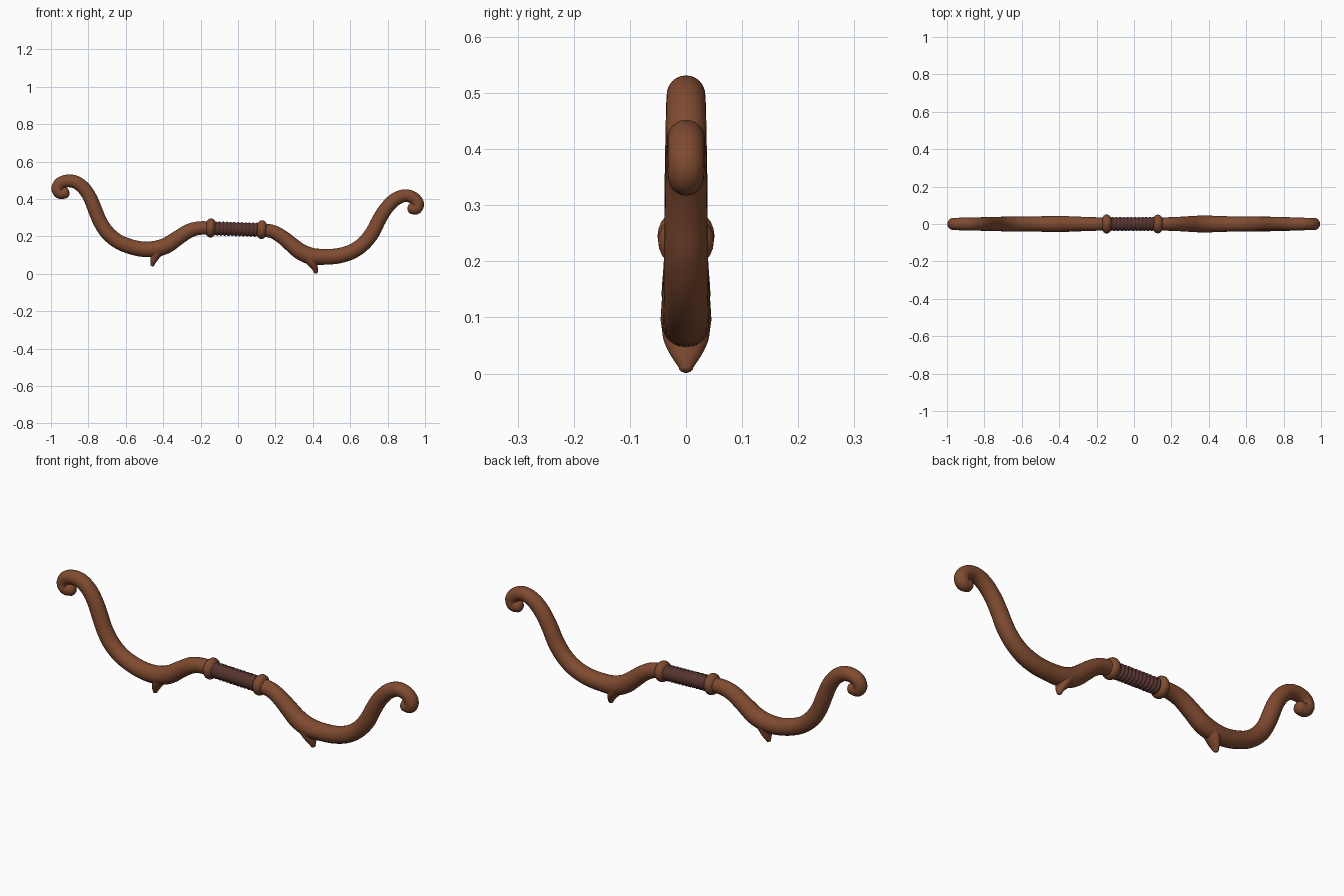
import bpy, bmesh, math
from mathutils import Vector

if "Cube" in bpy.data.objects:
    bpy.data.objects.remove(bpy.data.objects["Cube"])


def material(name, col):
    m = bpy.data.materials.new(name)
    m.diffuse_color = (*col, 1)
    m.use_nodes = True
    m.node_tree.nodes["Principled BSDF"].inputs["Base Color"].default_value = m.diffuse_color
    return m


wood = material("warm brown wood", (0.215, 0.070, 0.030))
leather = material("dark leather", (0.100, 0.036, 0.030))


def spline(pts, steps):
    """Catmull-Rom through (x, z, radius, y_radius) points."""
    pts = [Vector(p) for p in pts]
    pts = [2 * pts[0] - pts[1]] + pts + [2 * pts[-1] - pts[-2]]
    out = []
    for i in range(1, len(pts) - 2):
        a, b, c, d = pts[i - 1:i + 3]
        for k in range(steps):
            t = k / steps
            out.append(0.5 * (2 * b + (c - a) * t + (2 * a - 5 * b + 4 * c - d) * t * t
                              + (3 * b - a - 3 * c + d) * t ** 3))
    return out + [pts[-2]]


def sweep(name, pts, mat, steps=5, sides=24, coil=0, round_end=False):
    """Tube in the XZ plane with varying radii, optional coiled ridges and dome end."""
    path = [Vector(p) for p in spline(pts, steps)]
    n = len(path)
    tans = []
    for i in range(n):
        d = path[min(i + 1, n - 1)] - path[max(i - 1, 0)]
        tans.append(Vector((d[0], 0, d[1])).normalized())
    rings = [(Vector((p[0], 0, p[1])), t, p[2], p[3]) for p, t in zip(path, tans)]
    if round_end:
        c, t, rx, ry = rings[-1]
        for k in range(1, 6):
            a = k * math.radians(16.5)
            rings.append((c + t * rx * 0.8 * math.sin(a), t, rx * math.cos(a), ry * math.cos(a)))
    bm = bmesh.new()
    loops = []
    for i, (c, t, rx, ry) in enumerate(rings):
        nor = Vector((-t.z, 0, t.x))
        loop = []
        for j in range(sides):
            a = 2 * math.pi * j / sides
            ridge = 0.0025 * math.cos(2 * math.pi * coil * i / (n - 1) - a) if coil else 0
            loop.append(bm.verts.new(c + nor * (rx + ridge) * math.cos(a)
                                     + Vector((0, 1, 0)) * (ry + ridge) * math.sin(a)))
        loops.append(loop)
    for p, q in zip(loops, loops[1:]):
        for j in range(sides):
            k = (j + 1) % sides
            bm.faces.new((p[j], p[k], q[k], q[j]))
    bm.faces.new(loops[0])
    bm.faces.new(loops[-1])
    bmesh.ops.recalc_face_normals(bm, faces=bm.faces)
    me = bpy.data.meshes.new(name)
    bm.to_mesh(me)
    bm.free()
    me.materials.append(mat)
    me.shade_smooth()
    ob = bpy.data.objects.new(name, me)
    bpy.context.collection.objects.link(ob)
    return ob


def limb(pts):
    return [(x, z, r, r) for x, z, r in pts]


# Limbs, from the grip out to the curled tips
sweep("left_limb", limb([
    (-0.13, 0.242, .036), (-0.20, 0.245, .036), (-0.26, 0.230, .038), (-0.32, 0.193, .040),
    (-0.38, 0.153, .043), (-0.44, 0.134, .043), (-0.51, 0.132, .041), (-0.58, 0.147, .040),
    (-0.645, 0.175, .039), (-0.70, 0.222, .039), (-0.738, 0.280, .038), (-0.765, 0.345, .038),
    (-0.79, 0.405, .037), (-0.822, 0.455, .036), (-0.865, 0.489, .035), (-0.91, 0.497, .034),
    (-0.950, 0.484, .033), (-0.966, 0.455, .032), (-0.952, 0.432, .031), (-0.925, 0.433, .030)]),
    wood, round_end=True)
sweep("right_limb", limb([
    (0.11, 0.236, .035), (0.18, 0.227, .036), (0.235, 0.198, .038), (0.285, 0.157, .041),
    (0.335, 0.118, .044), (0.395, 0.094, .045), (0.465, 0.091, .042), (0.54, 0.097, .041),
    (0.612, 0.120, .040), (0.672, 0.162, .039), (0.718, 0.219, .039), (0.752, 0.285, .038),
    (0.79, 0.347, .037), (0.838, 0.396, .036), (0.89, 0.418, .034), (0.935, 0.408, .033),
    (0.961, 0.378, .033), (0.954, 0.351, .032), (0.930, 0.349, .030)]),
    wood, round_end=True)

# Spurs under each limb
sweep("left_spur", [
    (-0.428, 0.135, .040, .040), (-0.442, 0.098, .027, .036), (-0.452, 0.068, .016, .026),
    (-0.458, 0.049, .011, .013)], wood, round_end=True)
sweep("right_spur", [
    (0.378, 0.095, .040, .044), (0.397, 0.060, .028, .040), (0.410, 0.032, .017, .027),
    (0.416, 0.011, .012, .013)], wood, round_end=True)

# Wrapped grip
sweep("grip_wrap", [(-0.14, 0.243, .036, .036), (-0.01, 0.239, .036, .036),
                    (0.12, 0.235, .036, .036)], leather, steps=60, coil=13)

# Collars at both ends of the grip
for name, x, z, r in (("left_collar", -0.146, 0.245, .050), ("right_collar", 0.127, 0.236, .049)):
    prof = [(-.024, .034), (-.017, .043), (-.007, r), (.007, r), (.017, .043), (.024, .034)]
    sweep(name, [(x + d, z - d * 0.06, q, q) for d, q in prof], wood, steps=3)
